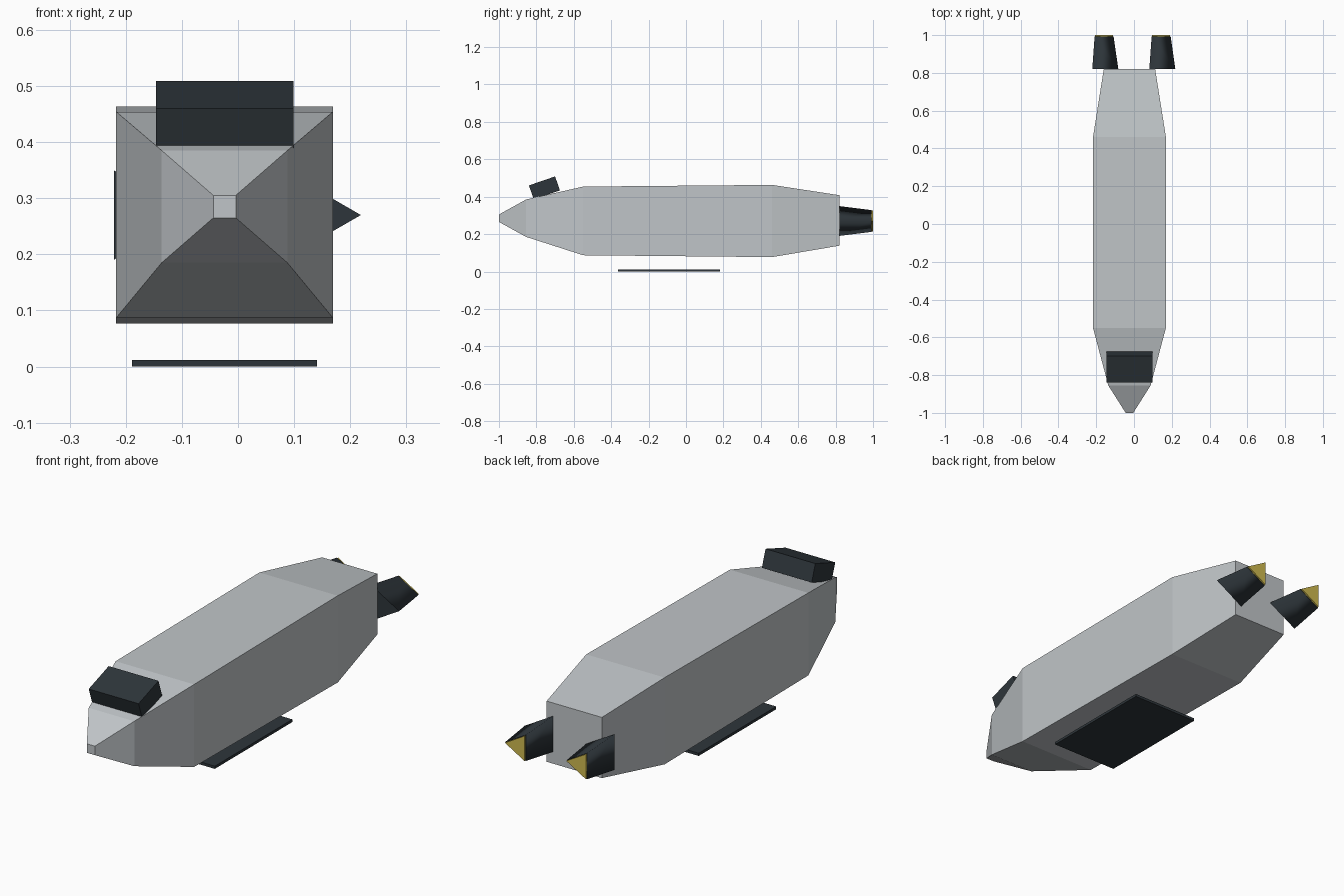
import bpy, bmesh, math
from mathutils import Matrix, Vector

cube = bpy.data.objects.get("Cube")
if cube:
    bpy.data.objects.remove(cube, do_unlink=True)

CX = -0.024  # hull centre line


def material(name, rgb):
    m = bpy.data.materials.new(name)
    m.use_nodes = True
    m.diffuse_color = (*rgb, 1)
    m.node_tree.nodes["Principled BSDF"].inputs["Base Color"].default_value = (*rgb, 1)
    return m


hull_grey = material("hull grey", (0.53, 0.56, 0.58))
dark_slate = material("dark slate", (0.027, 0.036, 0.043))
gold = material("exhaust gold", (0.62, 0.49, 0.08))


def finish(name, bm, mat):
    bmesh.ops.recalc_face_normals(bm, faces=bm.faces)
    mesh = bpy.data.meshes.new(name)
    bm.to_mesh(mesh)
    bm.free()
    mesh.materials.append(mat)
    obj = bpy.data.objects.new(name, mesh)
    bpy.context.collection.objects.link(obj)
    return obj


def loft(name, rings, mat, smooth_sides=False):
    """Skin a row of equal-sized rings and cap both ends."""
    bm = bmesh.new()
    loops = [[bm.verts.new(p) for p in ring] for ring in rings]
    for a, b in zip(loops, loops[1:]):
        for i in range(len(a)):
            j = (i + 1) % len(a)
            bm.faces.new((a[i], a[j], b[j], b[i])).smooth = smooth_sides
    bm.faces.new(loops[0])
    bm.faces.new(loops[-1])
    return finish(name, bm, mat)


def box(name, center, size, tilt, mat):
    bm = bmesh.new()
    bmesh.ops.create_cube(bm, size=1)
    bm.transform(Matrix.Translation(center) @ Matrix.Rotation(math.radians(tilt), 4, "X")
                 @ Matrix.Diagonal((*size, 1)))
    return finish(name, bm, mat)


def rectangle(y, half, low, high):
    return [(CX - half, y, low), (CX + half, y, low),
            (CX + half, y, high), (CX - half, y, high)]


def triangle(x, y, r):
    angles = [k * math.tau / 3 for k in range(3)]
    return [(x + r * math.cos(a), y, 0.27 + r * math.sin(a)) for a in angles]


# Hull: rectangular sections from nose to tail
sections = [(-1, 0.02, 0.265, 0.305), (-0.855, 0.112, 0.185, 0.385),
            (-0.55, 0.193, 0.087, 0.454), (0.46, 0.193, 0.077, 0.463),
            (0.82, 0.136, 0.138, 0.408)]
loft("hull", [rectangle(*s) for s in sections], hull_grey)

# Cockpit block, tilted to sit on the sloping nose
box("cockpit", Vector((CX, -0.757, 0.447)), (0.245, 0.148, 0.079), 19, dark_slate)

# Flat plate beneath the belly
box("belly_plate", Vector((CX, -0.092, 0.006)), (0.33, 0.545, 0.012), 0, dark_slate)

# Twin three-sided engines with gold exhausts
for side, offset in (("left", 0.151), ("right", -0.151)):
    x = CX + offset
    loft(side + "_engine", [triangle(x, 0.82, 0.092), triangle(x, 0.993, 0.067)],
         dark_slate, smooth_sides=True)
    loft(side + "_exhaust", [triangle(x, 0.985, 0.064), triangle(x, 1.0, 0.064)], gold)
